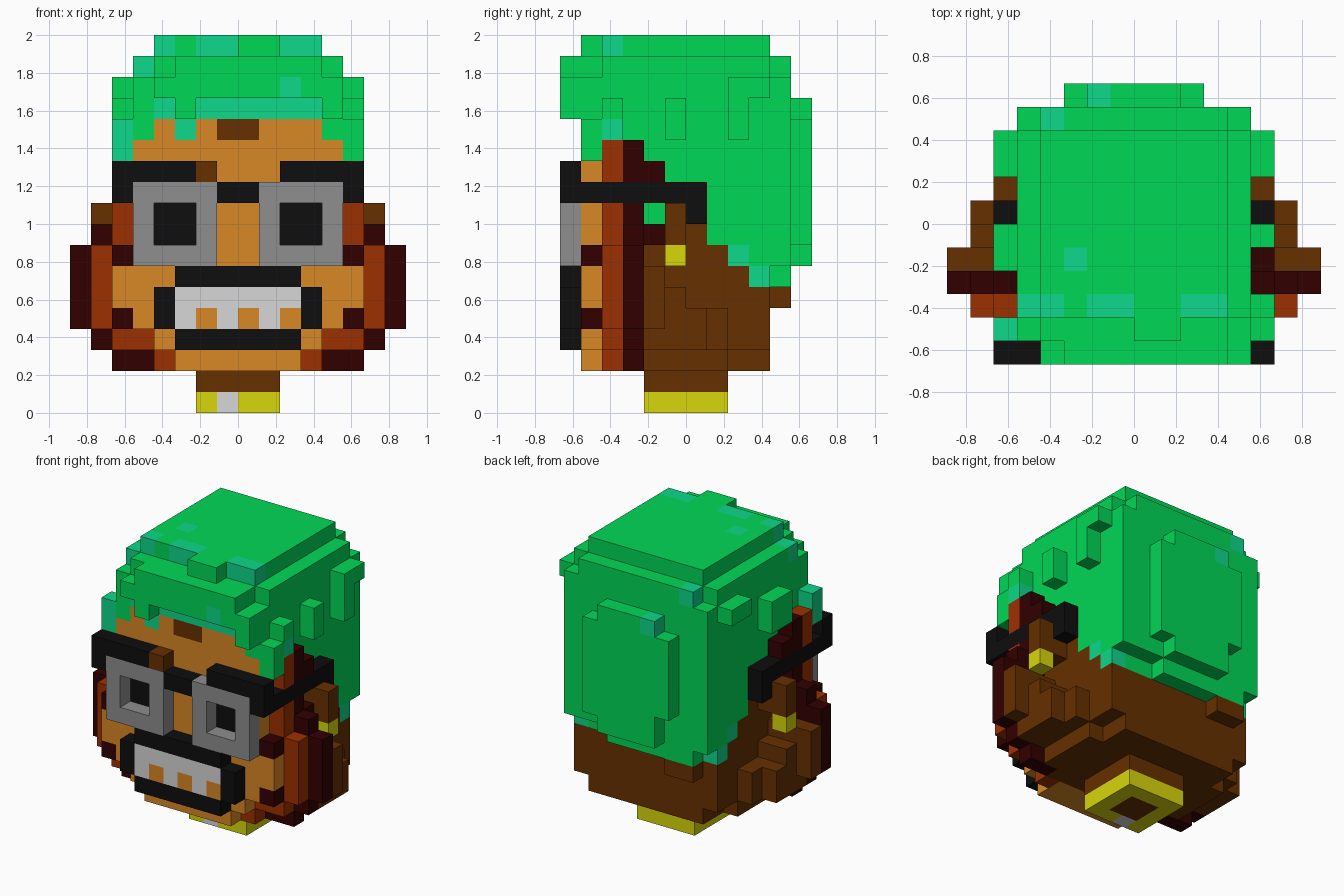
import bpy
import bmesh
from mathutils import Vector

UNIT = 2 / 18  # edge of one block
PALETTE = {
    "green": "00D856", "teal": "0ED88A", "orange": "D88826", "rust": "9C3000",
    "maroon": "320000", "brown": "663000", "black": "0E0E0E", "grey": "8E8E8E",
    "light_grey": "D7D7D7", "yellow": "D8D60B",
}


def linear(byte):
    c = byte / 255
    return c / 12.92 if c <= 0.04045 else ((c + 0.055) / 1.055) ** 2.4


def make_material(name, code):
    colour = [linear(b) for b in bytes.fromhex(code)] + [1]
    mat = bpy.data.materials.new(name)
    mat.use_nodes = True
    mat.diffuse_color = colour
    bsdf = next(n for n in mat.node_tree.nodes if n.type == "BSDF_PRINCIPLED")
    bsdf.inputs["Base Color"].default_value = colour
    return mat


cube = bpy.data.objects.get("Cube")
if cube:
    bpy.data.objects.remove(cube)
materials = {n: make_material(n, c) for n, c in PALETTE.items()}
blocks = {}  # block position -> (part, colour)


def cells(*spans):
    """List the blocks in a box; a single number means one block thick."""
    xs, ys, zs = [range(*s) if isinstance(s, tuple) else [s] for s in spans]
    return [(x, y, z) for x in xs for y in ys for z in zs]


def box(part, colour, xs, ys, zs):
    """Fill a box of blocks."""
    for key in cells(xs, ys, zs):
        blocks[key] = (part, colour)


def pair(part, colour, xs, ys, zs):
    """Fill a box and its mirror image across x = 0."""
    a, b = xs if isinstance(xs, tuple) else (xs, xs + 1)
    box(part, colour, (a, b), ys, zs)
    box(part, colour, (-b, -a), ys, zs)


def paint(colour, xs, ys, zs):
    """Recolour blocks that are already there."""
    for key in cells(xs, ys, zs):
        if key in blocks:
            blocks[key] = (blocks[key][0], colour)


# neck
box("neck", "brown", (-2, 2), (-2, 2), 1)
box("neck_ring", "yellow", (-2, 2), (-2, 2), 0)
box("neck_ring", "light_grey", -1, -2, 0)
box("neck", "brown", (-1, 1), (-1, 1), 0)

# skull and jaw
box("skull", "brown", (-4, 4), (-3, 4), 2)
box("skull", "brown", (-5, 5), (-4, 4), (3, 9))
box("skull", "brown", (-4, -2), 4, 5)

# hair cap, its lower edge sinking towards the back
for y in range(-4, 5):
    low = {1: 8, 2: 7, 3: 6, 4: 7}.get(y, 9)
    box("hair", "green", (-5, 5), y, (low, 16))
box("hair", "green", (-4, 2), 4, 6)
box("hair", "green", (-5, 5), -5, (14, 16))

# crown, rounded off at the corners
box("hair", "green", (-5, 5), (-4, 4), 16)
box("hair", "green", (-4, 4), (-5, 5), 16)
box("hair", "green", (-4, 4), (-4, 4), 17)
box("hair", "green", (0, 2), -5, 17)

# raised panel at the back
box("hair_panel", "green", (-3, 3), 5, (9, 14))
box("hair_panel", "green", (-2, 3), 5, 8)
box("hair_panel", "green", (-2, 2), 5, 7)
box("hair_panel", "green", (-2, 2), 5, 14)
box("hair_panel", "teal", -2, 5, 14)

# fringe and side tufts
box("fringe", "green", (-4, 4), -6, 15)
box("fringe", "green", (-3, 4), -6, 16)
box("fringe", "green", 4, -6, (14, 16))
box("fringe", "green", -3, -6, 14)
box("fringe", "teal", 2, -6, 15)
pair("hair_tuft", "green", 5, (2, 4), 15)
box("hair_tuft", "green", 5, 2, (13, 15))
box("hair_tuft", "green", 5, -1, (13, 15))
box("hair_tuft", "green", -6, (-2, 0), (13, 15))
box("hair_tuft", "green", 5, -5, (12, 14))
box("hair_tuft", "teal", -6, -5, (12, 14))
box("hair_tuft", "teal", 5, -4, 13)
box("hair_tuft", "green", 5, -4, 14)

# face front
box("face", "orange", (-3, 3), (-5, -3), 2)
box("face", "orange", (-4, 4), -5, 3)
box("face", "orange", (-5, 5), -5, (4, 14))
pair("cheek", "orange", 5, -5, (5, 7))
pair("cheek", "maroon", 5, -5, 4)
pair("cheek", "maroon", 5, -5, 7)
box("forehead_mark", "brown", (-1, 1), -5, 13)
box("hair", "green", -5, -5, 13)
box("hair", "green", 4, -5, 13)
box("hair", "teal", -3, -5, 13)

# teal flecks in the hair
paint("teal", (-2, 4), -5, 14)
paint("teal", -4, -5, 14)
for x in ((-5, -3), (-2, 0), (2, 4)):
    paint("teal", x, -4, (16, 18))
paint("teal", -3, -2, 17)
paint("teal", -4, 4, 16)
for side in (-5, 4):
    paint("teal", side, 2, 7)
    paint("teal", side, 3, 6)

# rust band of the beard
pair("beard_front", "rust", 3, -4, 2)
pair("beard_front", "rust", (4, 6), -4, 3)
pair("beard_front", "rust", 5, -4, (4, 13))
pair("beard_front", "rust", 6, -4, (4, 8))

# maroon band of the beard
pair("beard_middle", "maroon", (4, 6), -3, 2)
pair("beard_middle", "maroon", 5, -3, (3, 13))
pair("beard_middle", "maroon", 6, -3, (3, 9))
pair("beard_middle", "maroon", 7, -3, (4, 8))
pair("beard_middle", "maroon", 5, -2, 8)
pair("beard_middle", "maroon", 5, -2, 11)

# brown rear of the beard, stepping down towards the back
pair("beard_rear", "brown", 4, (-2, 2), 2)
pair("beard_rear", "brown", (5, 7), -2, (3, 7))
pair("beard_rear", "brown", 7, -2, (4, 7))
pair("beard_rear", "brown", (5, 7), -1, (3, 6))
pair("beard_rear", "brown", (5, 7), 0, (3, 5))
pair("beard_rear", "brown", 5, 1, (3, 5))

# ears and earrings
pair("ear", "brown", (5, 7), -1, (8, 10))
pair("earring", "yellow", 6, -1, 7)

# goggles: rims with sunken pupils, brow bars, bridge and strap
pair("goggle_rim", "grey", (1, 5), -6, (7, 11))
for key in cells((-4, -2), -6, (8, 10)) + cells((2, 4), -6, (8, 10)):
    del blocks[key]
pair("pupil", "black", (2, 4), -5, (8, 10))
pair("goggle_bar", "black", (2, 6), -6, 11)
box("goggle_bar", "black", (-1, 1), -6, 10)
box("brow_tuft", "brown", -2, -6, 11)
pair("goggle_strap", "black", 5, (-6, 1), 10)
pair("goggle_strap", "black", 5, 0, 9)

# mouth with gapped teeth
box("lips", "black", (-3, 3), -6, 6)
box("lips", "black", (-3, 3), -6, 3)
pair("lips", "black", 3, -6, (4, 6))
box("teeth", "light_grey", (-3, 3), -6, (4, 6))
for x in (-2, 0, 2):
    box("teeth", "orange", x, -6, 4)


def build_part(part):
    """Make one object from the exposed block faces of a part."""
    bm = bmesh.new()
    mesh = bpy.data.meshes.new(part)
    used = []
    for cell, (owner, colour) in blocks.items():
        if owner != part:
            continue
        if colour not in used:
            used.append(colour)
            mesh.materials.append(materials[colour])
        for axis in range(3):
            for sign in (-1, 1):
                step = [0, 0, 0]
                step[axis] = sign
                if tuple(c + s for c, s in zip(cell, step)) in blocks:
                    continue
                normal = Vector(step)
                u = Vector((0, 0, 0))
                u[(axis + 1) % 3] = 1
                v = normal.cross(u)
                centre = Vector(cell) + Vector((0.5, 0.5, 0.5)) + normal / 2
                corners = ((-1, -1), (1, -1), (1, 1), (-1, 1))
                face = bm.faces.new([
                    bm.verts.new((centre + u * a / 2 + v * b / 2) * UNIT)
                    for a, b in corners])
                face.material_index = used.index(colour)
    bmesh.ops.remove_doubles(bm, verts=bm.verts, dist=UNIT / 100)
    bm.to_mesh(mesh)
    bm.free()
    bpy.context.collection.objects.link(bpy.data.objects.new(part, mesh))


for name in dict.fromkeys(p for p, c in blocks.values()):
    build_part(name)
